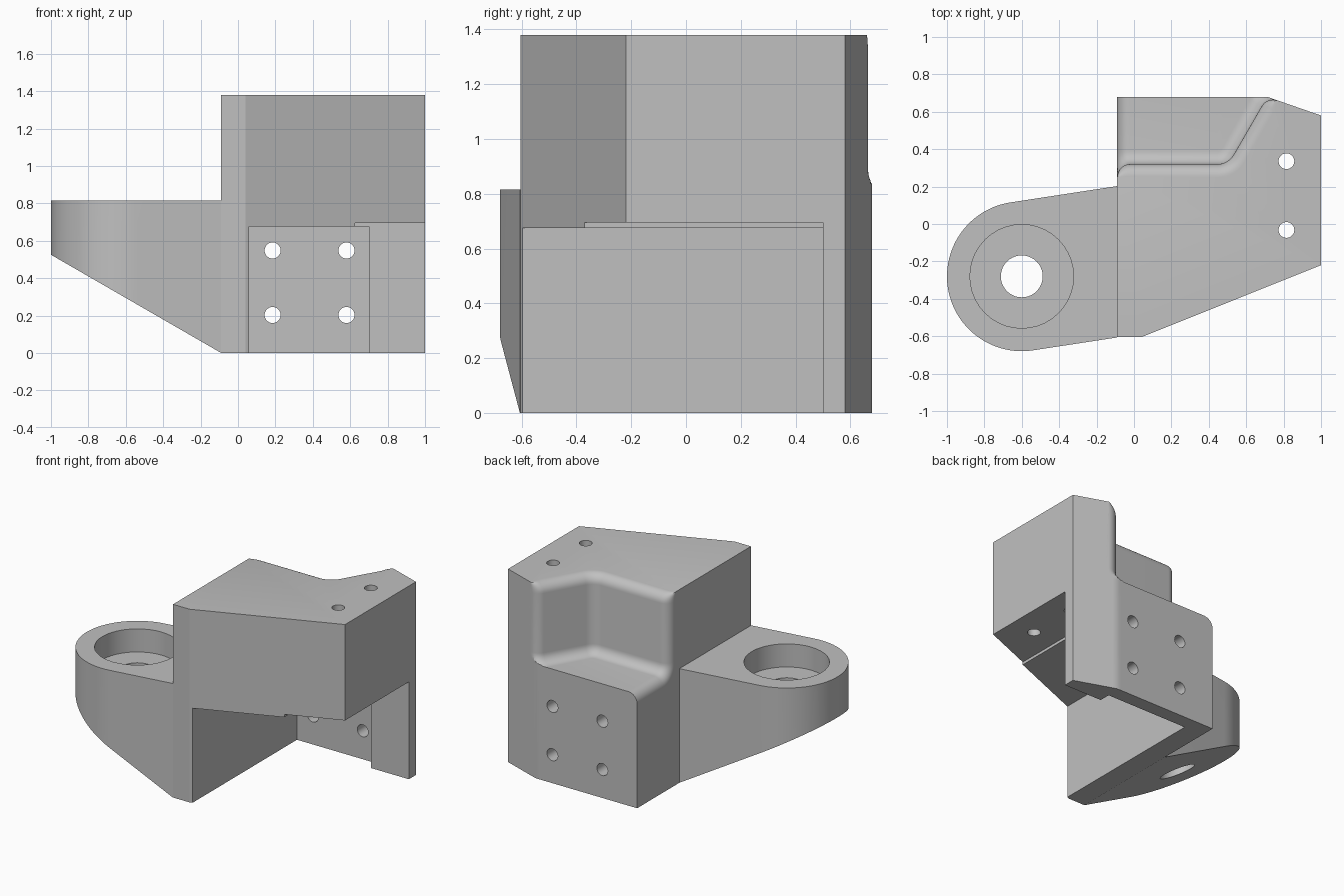
import bpy, bmesh, math
from math import sin, cos, pi, radians
from mathutils import Vector

if "Cube" in bpy.data.objects:
    bpy.data.objects.remove(bpy.data.objects["Cube"])

grey = bpy.data.materials.new("machined_grey")
grey.diffuse_color = (0.53, 0.53, 0.53, 1)
grey.use_nodes = True
grey.node_tree.nodes["Principled BSDF"].inputs["Base Color"].default_value = grey.diffuse_color


def finish(bm, name):
    bmesh.ops.remove_doubles(bm, verts=bm.verts, dist=1e-4)
    bmesh.ops.dissolve_degenerate(bm, edges=bm.edges, dist=1e-5)
    bmesh.ops.recalc_face_normals(bm, faces=bm.faces)
    me = bpy.data.meshes.new(name)
    bm.to_mesh(me)
    bm.free()
    ob = bpy.data.objects.new(name, me)
    me.materials.append(grey)
    bpy.context.collection.objects.link(ob)
    return ob


def prism(name, outline, low, high):
    """Extrude a plan outline; low is a function of x or a height."""
    bm = bmesh.new()
    f = low if callable(low) else (lambda x: low)
    bot = [bm.verts.new((x, y, f(x))) for x, y in outline]
    top = [bm.verts.new((x, y, high)) for x, y in outline]
    bm.faces.new(bot)
    bm.faces.new(top)
    for i in range(len(bot)):
        j = (i + 1) % len(bot)
        bm.faces.new((bot[i], bot[j], top[j], top[i]))
    return finish(bm, name)


def drill(loc, r, depth, along_y=False):
    bpy.ops.mesh.primitive_cylinder_add(vertices=40, radius=r, depth=depth, location=loc,
                                        rotation=(pi / 2 if along_y else 0, 0, 0))
    ob = bpy.context.object
    ob.data.materials.append(grey)
    return ob


def cut(target, cutter):
    mod = target.modifiers.new("cut", 'BOOLEAN')
    mod.operation = 'DIFFERENCE'
    mod.solver = 'EXACT'
    mod.object = cutter
    bpy.context.view_layer.objects.active = target
    bpy.ops.object.modifier_apply(modifier=mod.name)
    bpy.data.objects.remove(cutter, do_unlink=True)


# --- main block with the filleted upper step ---
N, r, R = 8, 0.07, 0.10            # arc segments, edge radius, bend radius
TOP, FLOOR, WALL, LEFT = 1.38, 0.815, 0.32, -0.09
Q = Vector((0.712, 0.68))          # back corner where the slanted face starts
K = Vector((0.504, WALL))          # bend of the step wall
n = Vector((cos(radians(150)), sin(radians(150))))
slant = Vector((1, 0.58)) - Q
m = Vector((-slant.y, slant.x)).normalized()
c = Q - r * (n + m) / (1 + n.dot(m))
sweep = n.angle(m)


def back_y(x):
    return min(Q.y, Q.y + (x - Q.x) * slant.y / slant.x)


def profile(e):
    """Wall section (u, z): rounded rim down to the fillet at the foot."""
    p = []
    for i in range(N + 1):
        a = pi / 2 * (1 - i / N)
        p.append((-r + (r - e) * cos(a), TOP - r + r * sin(a)))
    for i in range(N + 1):
        a = pi / 2 * i / N
        p.append((r - (r + e) * cos(a), FLOOR + r - (r + e) * sin(a)))
    return p


stations = []                      # (edge drop, plan function of u)
for i in range(N + 1):             # rounded left end
    a = pi / 2 * i / N
    x = LEFT + r * (1 - cos(a))
    stations.append((r * (1 - sin(a)), lambda u, x=x: Vector((x, WALL + u))))
C = Vector((K.x - R * math.tan(pi / 6), WALL + R))
for i in range(N + 1):             # inside bend
    a = radians(-90 + 60 * i / N)
    stations.append((0, lambda u, a=a: C + (R - u) * Vector((cos(a), sin(a)))))


def right_end(u, k):
    a = radians(150) - sweep * k
    d = Vector((cos(a), sin(a)))
    p = c + r * d + n * u * (1 - k) if u < 0 else c + (r + u) * d
    return Vector((p.x, min(p.y, back_y(p.x))))


for i in range(N + 1):             # rounded right end
    stations.append((0, lambda u, k=i / N: right_end(u, k)))

bm = bmesh.new()
cols = []
for e, plan in stations:
    col = []
    for u, z in profile(e):
        p = plan(u)
        col.append(bm.verts.new((p.x, p.y, z)))
    x, _, z = col[-1].co
    col.append(bm.verts.new((x, back_y(x), z)))
    col.append(bm.verts.new((x, back_y(x), 0)))
    cols.append(col)
for a, b in zip(cols, cols[1:]):
    for i in range(len(a) - 1):
        bm.faces.new((a[i], a[i + 1], b[i + 1], b[i]))
front = [(1, 0.58), (1, -0.22), (0.04, -0.605), (LEFT, -0.605)]
hi = [bm.verts.new((x, y, TOP)) for x, y in front]
lo = [bm.verts.new((x, y, 0)) for x, y in front]
bm.faces.new([k[0] for k in cols] + hi)
bm.faces.new([k[-1] for k in cols] + lo)
bm.faces.new(cols[-1] + [lo[0], hi[0]])
bm.faces.new(cols[0] + [lo[3], hi[3]])
for i in range(3):
    bm.faces.new((hi[i], hi[i + 1], lo[i + 1], lo[i]))
block = finish(bm, "main_block")

# --- lower front opening, leaving the side wall and back plate ---
cut(block, prism("opening", [(0.06, -1), (1.2, -1), (1.2, 0.5), (0.7, 0.5),
                             (0.7, 0.58), (0.06, 0.58)], -0.1, 0.675))
cut(block, prism("relief", [(0.625, -1), (1.2, -1), (1.2, 0.5), (0.625, 0.5)], 0.3, 0.695))

# --- bolt holes in the back plate and the top ---
for x in (0.185, 0.58):
    for z in (0.203, 0.548):
        cut(block, drill((x, 0.63, z), 0.043, 0.4, True))
for y in (-0.032, 0.336):
    cut(block, drill((0.815, y, 1.05), 0.042, 1.2))

# --- side arm with a round end and a sloped underside ---
cx, cy = -0.6, -0.28
tilt = radians(8.7)
pts = []
for i in range(49):
    a = pi / 2 + tilt + pi * i / 48
    pts.append((cx + 0.4 * cos(a), cy + 0.4 * sin(a)))
for p in (pts[-1], pts[0]):
    pts.append((LEFT, p[1] + (LEFT - p[0]) * math.tan(tilt)))
arm = prism("side_arm", pts, lambda x: 0.525 * (LEFT - x) / 0.91, FLOOR)
cut(arm, drill((cx, cy, 0.9), 0.277, 0.5))
cut(arm, drill((cx, cy, 0.4), 0.112, 1.4))

# --- shading ---
for ob in (block, arm):
    bpy.ops.object.select_all(action='DESELECT')
    ob.select_set(True)
    bpy.context.view_layer.objects.active = ob
    bpy.ops.object.shade_smooth_by_angle(angle=radians(20))
